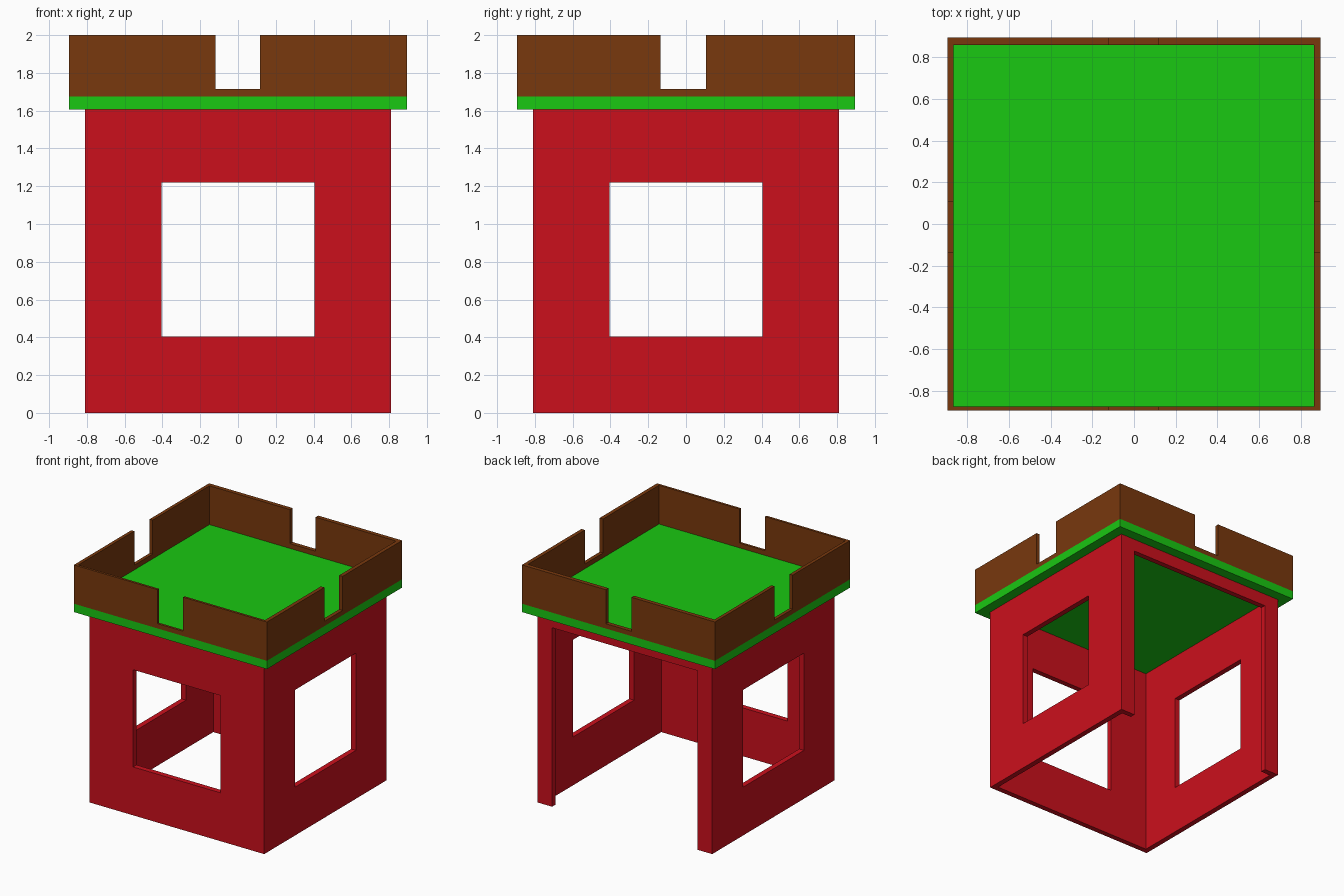
import bpy
import bmesh
from mathutils import Vector

if "Cube" in bpy.data.objects:
    bpy.data.objects.remove(bpy.data.objects["Cube"])


def material(name, color):
    mat = bpy.data.materials.new(name)
    mat.diffuse_color = (*color, 1)
    mat.use_nodes = True
    mat.node_tree.nodes["Principled BSDF"].inputs["Base Color"].default_value = mat.diffuse_color
    return mat


def box(name, lo, hi, mat=None):
    """Box between two opposite corners."""
    lo, hi = Vector(lo), Vector(hi)
    bm = bmesh.new()
    bmesh.ops.create_cube(bm, size=1)
    for v in bm.verts:
        v.co = (lo + hi) / 2 + v.co * (hi - lo)
    mesh = bpy.data.meshes.new(name)
    bm.to_mesh(mesh)
    bm.free()
    obj = bpy.data.objects.new(name, mesh)
    bpy.context.collection.objects.link(obj)
    if mat:
        mesh.materials.append(mat)
    return obj


def cut(obj, lo, hi):
    """Subtract a box, apply the result and drop the cutter."""
    cutter = box("cutter", lo, hi)
    cutter.hide_render = True
    mod = obj.modifiers.new("cut", 'BOOLEAN')
    mod.operation = 'DIFFERENCE'
    mod.solver = 'EXACT'
    mod.object = cutter
    bpy.context.view_layer.objects.active = obj
    bpy.ops.object.modifier_apply(modifier=mod.name)
    bpy.data.objects.remove(cutter)


red = material("red", (0.6, 0.005, 0.012))
green = material("green", (0.01, 0.58, 0.006))
brown = material("brown", (0.19, 0.04, 0.004))

W, T = 0.81, 0.045            # wall half width and thickness
R = 0.895                     # roof half width
Z_WALL, Z_ROOF, Z_TOP = 1.605, 1.675, 2.0

# Walls: hollow shell, open at top and bottom
walls = box("walls", (-W, -W, 0), (W, W, Z_WALL), red)
cut(walls, (-W + T, -W + T, -1), (W - T, W - T, 3))

# Windows in the left, right and front walls
cut(walls, (-2, -0.405, 0.405), (2, 0.405, 1.22))
cut(walls, (-0.405, -2, 0.405), (0.405, 0, 1.22))

# Wide doorway in the back wall
cut(walls, (-0.675, 0.5, -1), (0.675, 2, 1.5))

# Roof slab
box("roof_slab", (-R, -R, Z_WALL), (R, R, Z_ROOF), green)

# Parapet with a notch in each side
parapet = box("parapet", (-R, -R, Z_ROOF), (R, R, Z_TOP), brown)
cut(parapet, (-0.867, -0.875, 1), (0.863, 0.86, 3))
cut(parapet, (-0.12, -2, 1.715), (0.117, 2, 3))
cut(parapet, (-2, -0.135, 1.715), (2, 0.107, 3))
